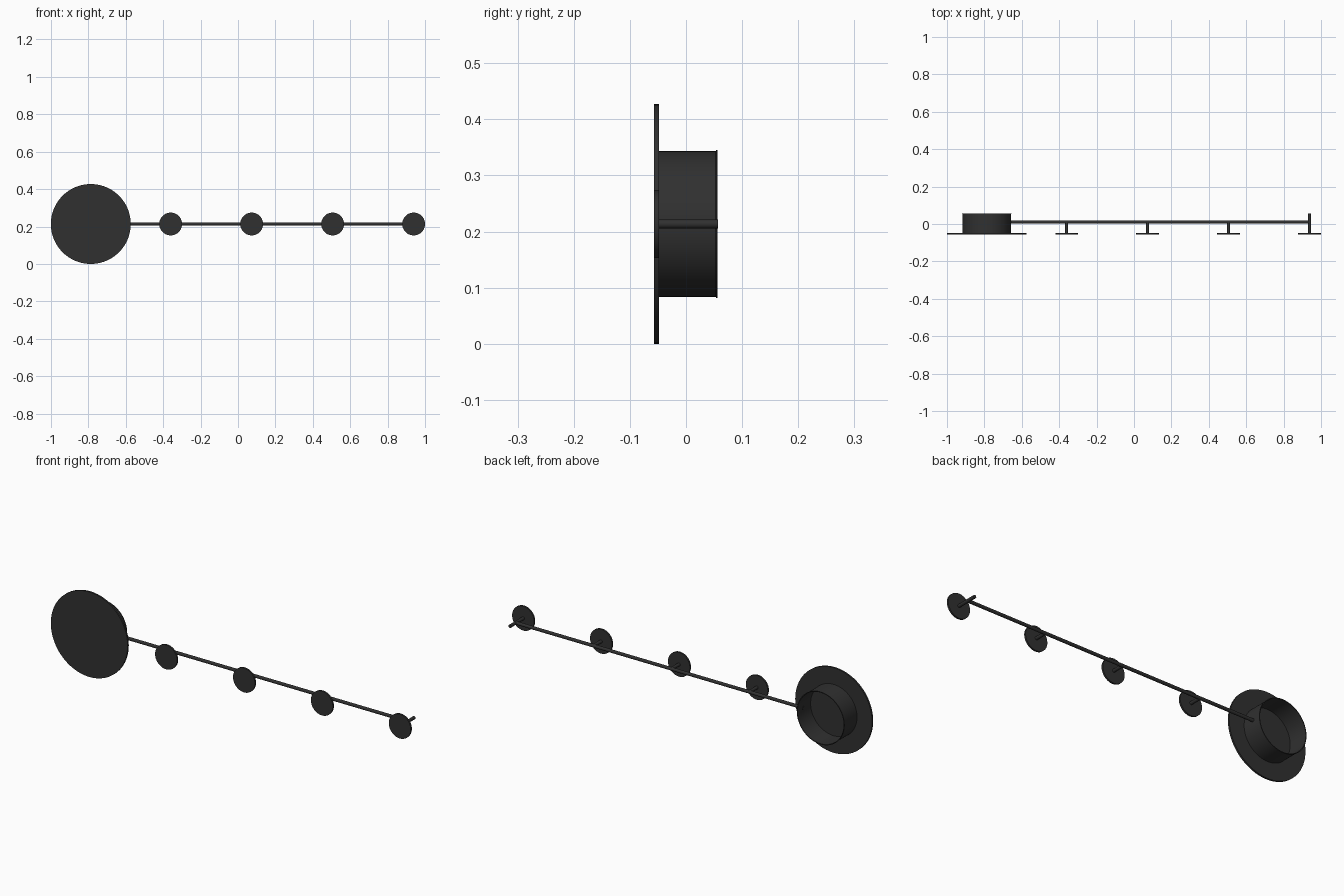
import bpy, math
from mathutils import Matrix

if "Cube" in bpy.data.objects:
    bpy.data.objects.remove(bpy.data.objects["Cube"])

CZ = 0.2135           # height of the lamp axis
FRONT, INNER, BACK = -0.057, -0.048, 0.057
ROD = 0.008           # rod radius
BAR_Y = 0.010
LAMP_X = -0.787
DISC_X = [-0.36, 0.073, 0.506, 0.939]

mat = bpy.data.materials.new("black_metal")
mat.diffuse_color = (0.03, 0.03, 0.03, 1)
mat.use_nodes = True
mat.node_tree.nodes["Principled BSDF"].inputs["Base Color"].default_value = mat.diffuse_color


def finish(ob, name):
    ob.name = name
    ob.data.materials.append(mat)
    bpy.ops.object.shade_smooth_by_angle(angle=math.radians(35))
    return ob


def cyl_y(name, x, y0, y1, r, n=64):
    """Cylinder along y."""
    bpy.ops.mesh.primitive_cylinder_add(
        vertices=n, radius=r, depth=y1 - y0,
        location=(x, (y0 + y1) / 2, CZ), rotation=(math.pi / 2, 0, 0))
    return finish(bpy.context.object, name)


def lathe_y(name, x, profile, n=96):
    """Closed (radius, y) profile turned around the y direction."""
    verts, faces, m = [], [], len(profile)
    for i in range(n):
        a = 2 * math.pi * i / n
        verts += [(r * math.cos(a), y, r * math.sin(a)) for r, y in profile]
        for j in range(m):
            k, i2 = (j + 1) % m, (i + 1) % n
            faces.append((i * m + j, i * m + k, i2 * m + k, i2 * m + j))
    me = bpy.data.meshes.new(name)
    me.from_pydata(verts, [], faces)
    me.transform(Matrix.Translation((x, 0, CZ)))
    ob = bpy.data.objects.new(name, me)
    bpy.context.collection.objects.link(ob)
    bpy.ops.object.select_all(action='DESELECT')
    ob.select_set(True)
    bpy.context.view_layer.objects.active = ob
    bpy.ops.object.mode_set(mode='EDIT')
    bpy.ops.mesh.select_all(action='SELECT')
    bpy.ops.mesh.normals_make_consistent(inside=False)
    bpy.ops.object.mode_set(mode='OBJECT')
    return finish(ob, name)


# Large front disc and the thin open cup behind it
cyl_y("large_disc", LAMP_X, FRONT, INNER, 0.2135, 96)
lathe_y("wall_cup", LAMP_X, [
    (0.130, INNER), (0.130, 0.053), (0.132, 0.054),
    (0.132, 0.056), (0.128, 0.056), (0.128, INNER)])

# Long horizontal bar, from the cup wall to the last post
x0, x1 = LAMP_X + 0.126, DISC_X[-1]
bpy.ops.mesh.primitive_cylinder_add(
    vertices=32, radius=ROD, depth=x1 - x0,
    location=((x0 + x1) / 2, BAR_Y, CZ), rotation=(0, math.pi / 2, 0))
finish(bpy.context.object, "long_bar")

# Small discs on posts; the last post reaches back to the wall
for i, x in enumerate(DISC_X):
    last = i == len(DISC_X) - 1
    cyl_y(f"small_disc_{i + 1}", x, FRONT, INNER, 0.061)
    cyl_y(f"post_{i + 1}", x, INNER, BACK if last else BAR_Y, ROD, 32)
